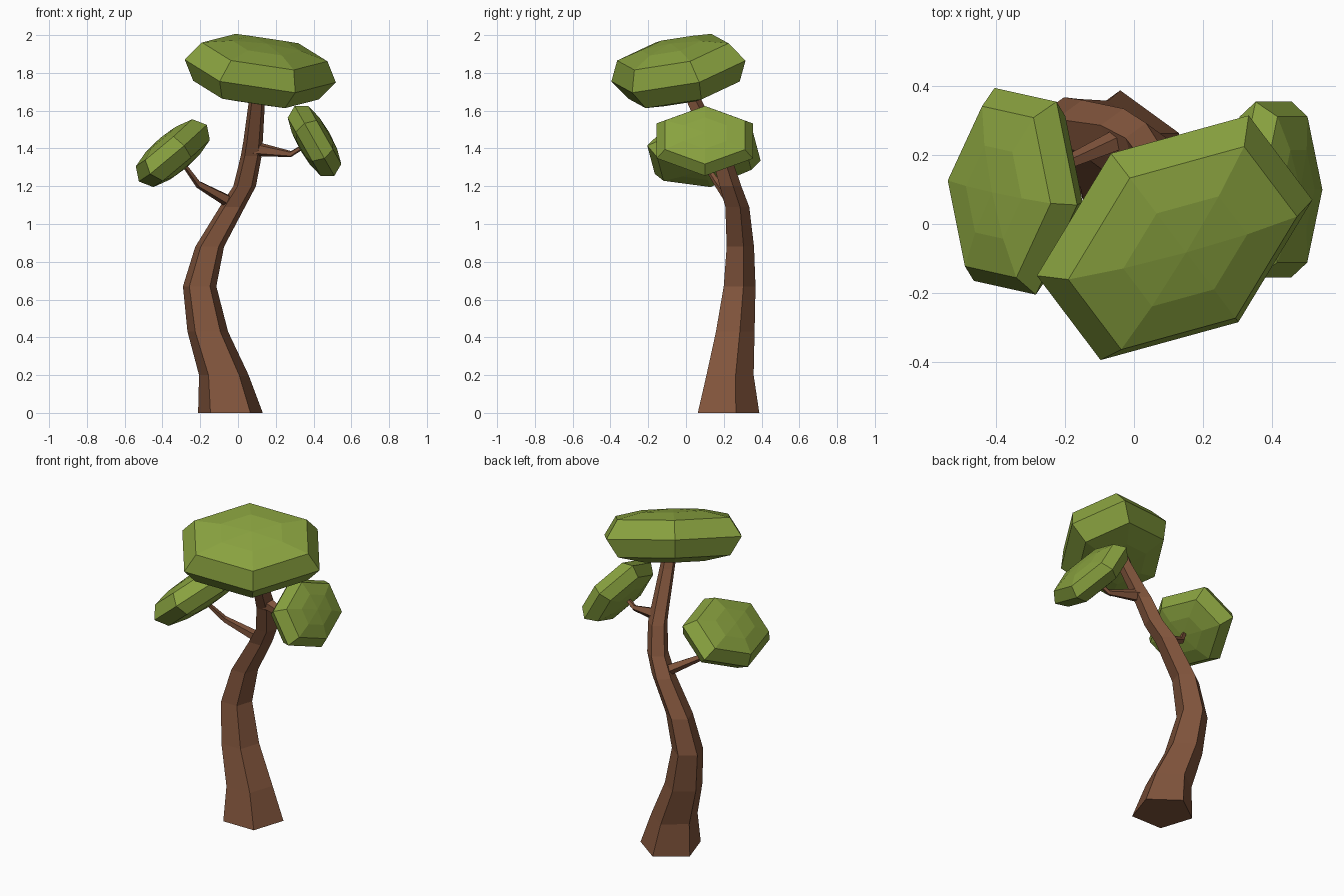
import bpy, bmesh
from math import sin, cos, pi
from mathutils import Vector

if "Cube" in bpy.data.objects:
    bpy.data.objects.remove(bpy.data.objects["Cube"])


def material(name, color):
    m = bpy.data.materials.new(name)
    m.diffuse_color = (*color, 1)
    m.use_nodes = True
    m.node_tree.nodes["Principled BSDF"].inputs["Base Color"].default_value = m.diffuse_color
    return m


BARK = material("bark", (0.22, 0.09, 0.045))
LEAF = material("leaf", (0.25, 0.36, 0.05))


def finish(bm, name, mat):
    bmesh.ops.recalc_face_normals(bm, faces=bm.faces)
    me = bpy.data.meshes.new(name)
    bm.to_mesh(me)
    bm.free()
    me.materials.append(mat)
    bpy.context.collection.objects.link(bpy.data.objects.new(name, me))


def bridge(bm, r1, r2):
    n = len(r1)
    for i in range(n):
        j = (i + 1) % n
        bm.faces.new((r1[i], r1[j], r2[j], r2[i]))


def tube(name, path, u=None, v=None):
    """Five-sided tapered tube; path = (x, y, z, radius), ring plane spanned by u, v."""
    u, v = Vector(u or (1, 0, 0)), Vector(v or (0, 1, 0))
    bm = bmesh.new()
    rings = []
    for x, y, z, r in path:
        rings.append([bm.verts.new(Vector((x, y, z)) + r * (cos(a) * u + sin(a) * v))
                      for a in (pi / 2 + k * 2 * pi / 5 for k in range(5))])
    for r1, r2 in zip(rings, rings[1:]):
        bridge(bm, r1, r2)
    bm.faces.new(rings[0])
    bm.faces.new(rings[-1])
    finish(bm, name, BARK)


def foliage(name, center, p, q, rim, pole):
    """Squashed six-sided blob; p and q are adjacent-but-one corner vectors of its widest hexagon."""
    c, p, q = Vector(center), Vector(p), Vector(q)
    n = p.cross(q).normalized()
    corners = [p, p + q, q, -p, -p - q, -q]
    bm = bmesh.new()
    inner = rim + 0.75 * (pole - rim)
    levels = [(0.45, -inner), (0.83, -rim), (1, 0), (0.83, rim), (0.45, inner)]
    rings = [[bm.verts.new(c + s * k + n * h) for k in corners] for s, h in levels]
    for r1, r2 in zip(rings, rings[1:]):
        bridge(bm, r1, r2)
    for ring, h in ((rings[0], -pole), (rings[-1], pole)):
        tip = bm.verts.new(c + n * h)
        for i in range(6):
            bm.faces.new((ring[i], ring[(i + 1) % 6], tip))
    finish(bm, name, LEAF)


# Curving trunk
tube("trunk", [(-0.04, 0.208, 0, 0.18), (-0.075, 0.22, 0.2, 0.138), (-0.16, 0.25, 0.43, 0.113),
               (-0.203, 0.275, 0.67, 0.093), (-0.15, 0.28, 0.88, 0.08), (-0.03, 0.265, 1.09, 0.07),
               (0.035, 0.23, 1.2, 0.063), (0.07, 0.18, 1.36, 0.058), (0.08, 0.14, 1.44, 0.054),
               (0.10, 0.04, 1.65, 0.045), (0.105, 0.0, 1.76, 0.04)])

# Side branches
tube("left_branch", [(-0.03, 0.25, 1.11, 0.035), (-0.21, 0.17, 1.21, 0.02), (-0.29, 0.1, 1.32, 0.014)],
     (0.35, 0.1, 0.93), (-0.4, 0.9, 0))
tube("right_branch", [(0.08, 0.16, 1.4, 0.042), (0.28, 0.11, 1.37, 0.017), (0.36, 0.1, 1.42, 0.014)],
     (0, 0, 1), (0.2, 0.98, 0))

# Foliage
foliage("crown_foliage", (0.118, -0.04, 1.81), (0.40, 0.11, -0.06), (-0.185, 0.245, 0.115), 0.108, 0.155)
foliage("left_foliage", (-0.345, 0.095, 1.375), (-0.18, 0.04, -0.15), (0.12, 0.26, 0.11), 0.072, 0.105)
foliage("right_foliage", (0.405, 0.1, 1.44), (-0.105, 0, 0.185), (0.053, 0.255, -0.093), 0.063, 0.09)
